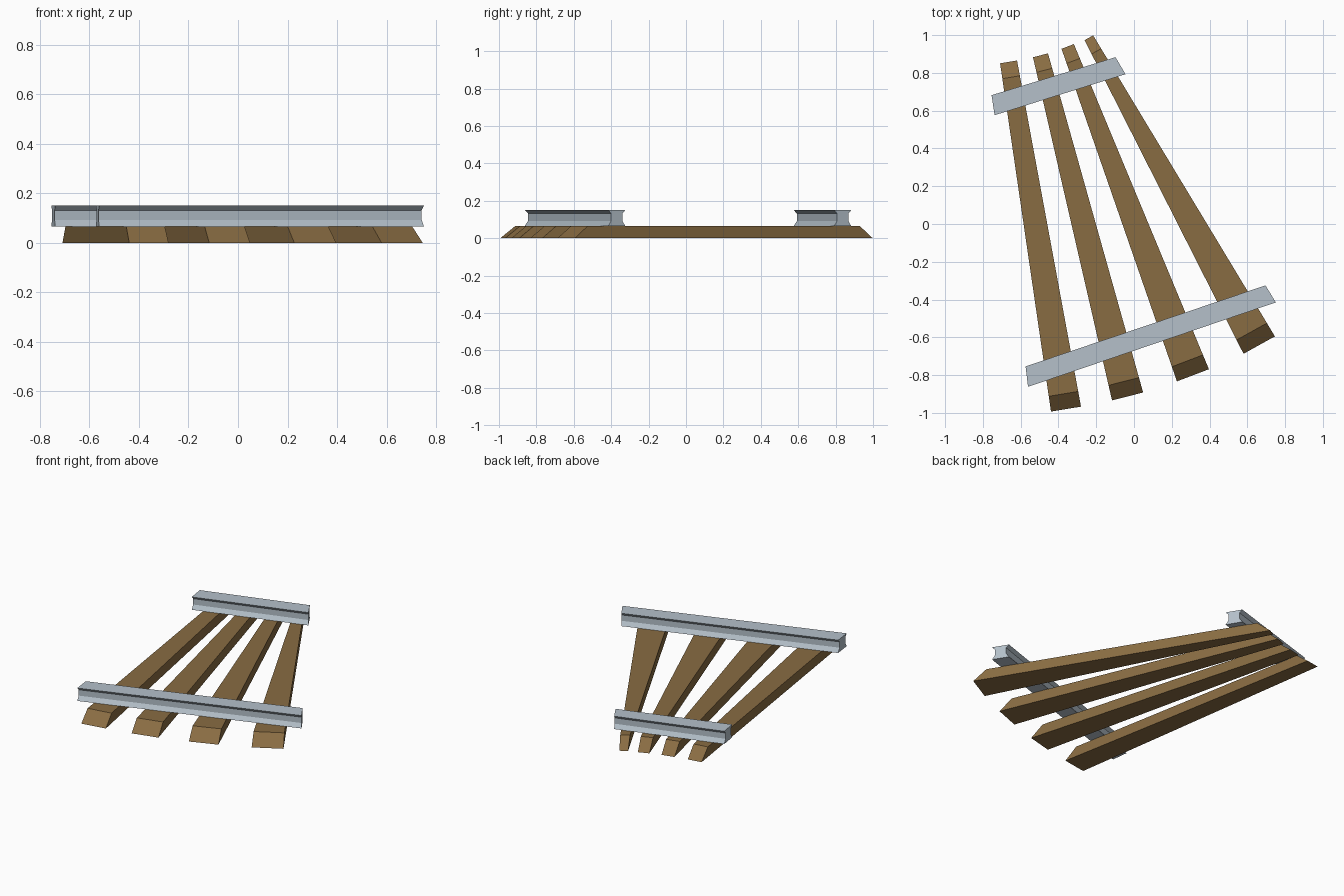
import bpy
from mathutils import Vector

if "Cube" in bpy.data.objects:
    bpy.data.objects.remove(bpy.data.objects["Cube"])

BAR_TOP = 0.066
RAIL_TOP = 0.15
CHAMFER = 0.082

wood = bpy.data.materials.new("wood")
wood.diffuse_color = (0.25, 0.15, 0.055, 1)
wood.use_nodes = True
wood.node_tree.nodes["Principled BSDF"].inputs["Base Color"].default_value = wood.diffuse_color
steel = bpy.data.materials.new("steel")
steel.diffuse_color = (0.46, 0.53, 0.59, 1)
steel.use_nodes = True
steel.node_tree.nodes["Principled BSDF"].inputs["Base Color"].default_value = steel.diffuse_color


def loft(name, rings, mat):
    """Closed solid skinned through equal-sized rings of points."""
    n = len(rings[0])
    verts = [p for ring in rings for p in ring]
    faces = [list(range(n)), list(range(len(verts) - n, len(verts)))[::-1]]
    for r in range(len(rings) - 1):
        for i in range(n):
            a, b = r * n + i, r * n + (i + 1) % n
            faces.append([a, a + n, b + n, b])
    mesh = bpy.data.meshes.new(name)
    mesh.from_pydata(verts, [], faces)
    mesh.materials.append(mat)
    obj = bpy.data.objects.new(name, mesh)
    bpy.context.collection.objects.link(obj)
    return obj


# Tapered wooden bars with sloped ends: back centre, back width, front centre, front width
bars = [
    ((-0.664, 0.858), 0.091, (-0.360, -0.980), 0.161),
    ((-0.495, 0.893), 0.082, (-0.034, -0.913), 0.170),
    ((-0.351, 0.940), 0.070, (0.312, -0.801), 0.181),
    ((-0.239, 0.986), 0.052, (0.663, -0.641), 0.190),
]
for i, (back, wb, front, wf) in enumerate(bars):
    back, front = Vector(back), Vector(front)
    length = (front - back).length
    along = (front - back) / length
    side = Vector((-along.y, along.x))

    def pair(dist, z):
        half = (wb + (wf - wb) * dist / length) / 2
        mid = back + along * dist
        return [(*(mid + side * s * half), z) for s in (-1, 1)]

    rings = []
    for low, high in ((0, CHAMFER), (length, length - CHAMFER)):
        a, b = pair(low, 0)
        c, d = pair(high, BAR_TOP)
        rings.append([a, b, d, c])
    loft(f"wooden_bar_{i + 1}", rings, wood)

# Metal cross rails with a waisted section: (height, inset as a share of the width)
section = [(BAR_TOP, 0), (0.093, 0.17), (0.131, 0.17), (RAIL_TOP, 0)]
rails = {  # left end front/back corner, right end front/back corner
    "back_rail": [((-0.738, 0.576), (-0.754, 0.682)), ((-0.045, 0.793), (-0.098, 0.883))],
    "front_rail": [((-0.561, -0.862), (-0.574, -0.754)), ((0.751, -0.415), (0.696, -0.325))],
}
for name, ends in rails.items():
    rings = []
    for near, far in ends:
        near, far = Vector(near), Vector(far)
        ring = [(*near.lerp(far, t), z) for z, t in section]
        ring += [(*far.lerp(near, t), z) for z, t in reversed(section)]
        rings.append(ring)
    loft(name, rings, steel)

# Consistent outward normals
import bmesh
for obj in bpy.context.collection.objects:
    bm = bmesh.new()
    bm.from_mesh(obj.data)
    bmesh.ops.recalc_face_normals(bm, faces=bm.faces)
    bm.to_mesh(obj.data)
    bm.free()
